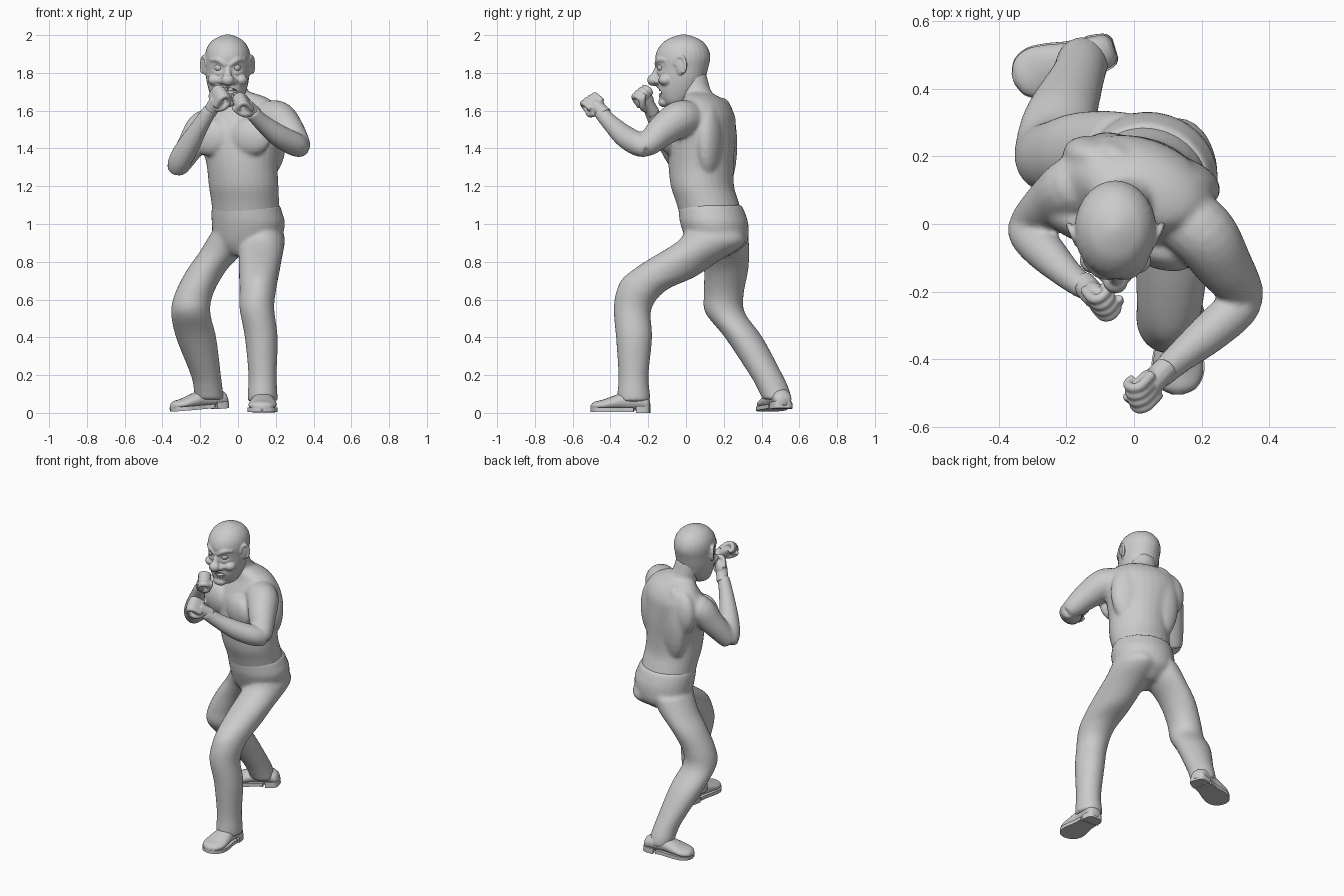
import bpy, bmesh
from math import sin, cos, pi, radians
from mathutils import Vector as V, Matrix as M

TWIST = radians(-20)


def spline(rows, k=5):
    out = []
    for i in range(len(rows) - 1):
        p0, p1, p2, p3 = (rows[max(0, min(len(rows) - 1, i + j))] for j in (-1, 0, 1, 2))
        for s in range(k):
            t = s / k
            out.append([0.5 * (2 * b + (c - a) * t + (2 * a - 5 * b + 4 * c - d) * t * t
                               + (3 * b - a - 3 * c + d) * t ** 3)
                        for a, b, c, d in zip(p0, p1, p2, p3)])
    return out + [list(rows[-1])]


def loft(bm, rings, n=28):
    """rings: (centre, u axis, v axis, half size u, half size v)"""
    loops = [[bm.verts.new(c + u * (a * cos(2 * pi * i / n)) + v * (b * sin(2 * pi * i / n)))
              for i in range(n)] for c, u, v, a, b in rings]
    for A, B in zip(loops, loops[1:]):
        for i in range(n):
            j = (i + 1) % n
            bm.faces.new((A[i], A[j], B[j], B[i]))
    bm.faces.new(loops[0][::-1])
    bm.faces.new(loops[-1])


def stack(bm, rows, angle=0):
    """horizontal slices: z, x, y, half width, half depth"""
    u, v = V((cos(angle), sin(angle), 0)), V((-sin(angle), cos(angle), 0))
    loft(bm, [(V((x, y, z)), u, v, max(a, .004), max(b, .004))
              for z, x, y, a, b in spline(rows)])


def tube(bm, rows, n=16, k=5):
    """round limb: x, y, z, radius"""
    rows = spline(rows, k)
    pts = [V(r[:3]) for r in rows]
    u, rings = None, []
    for i, p in enumerate(pts):
        t = (pts[min(i + 1, len(pts) - 1)] - pts[max(i - 1, 0)]).normalized()
        u = t.orthogonal() if u is None else u - t * u.dot(t)
        u.normalize()
        rings.append((p, u, t.cross(u), rows[i][3], rows[i][3]))
    loft(bm, rings, n)


def ball(bm, c, size, rot=None):
    m = M.Translation(c) @ (rot or M()) @ M.Diagonal((*size, 1))
    bmesh.ops.create_uvsphere(bm, u_segments=24, v_segments=14, radius=1, matrix=m)


def finish(bm, name, voxel=0, smooth=0):
    bmesh.ops.recalc_face_normals(bm, faces=bm.faces)
    for f in bm.faces:
        f.smooth = True
    me = bpy.data.meshes.new(name)
    bm.to_mesh(me)
    bm.free()
    ob = bpy.data.objects.new(name, me)
    bpy.context.collection.objects.link(ob)
    if voxel:
        r = ob.modifiers.new("blend", 'REMESH')
        r.mode, r.voxel_size, r.use_smooth_shade = 'VOXEL', voxel, True
    if smooth:
        s = ob.modifiers.new("relax", 'SMOOTH')
        s.factor, s.iterations = 0.5, smooth
    return ob


# trousers
bm = bmesh.new()
stack(bm, [(.83, .03, .15, .06, .08), (.86, .035, .16, .12, .12), (.91, .048, .165, .178, .16),
           (1.0, .055, .15, .196, .178), (1.06, .047, .137, .19, .174), (1.1, .042, .126, .182, .168)], TWIST)
stack(bm, [(.06, .13, -.275, .08, .086), (.1, .13, -.277, .079, .087), (.2, .13, -.278, .075, .08),
           (.4, .123, -.275, .087, .096), (.55, .10, -.283, .092, .1), (.65, .105, -.235, .097, .132),
           (.72, .11, -.14, .105, .188), (.8, .117, -.025, .113, .193), (.88, .125, .105, .12, .19),
           (.93, .13, .145, .117, .168), (1.0, .12, .14, .1, .13)])
stack(bm, [(.07, -.15, .48, .077, .075), (.12, -.157, .465, .077, .083), (.2, -.17, .425, .08, .087),
           (.4, -.222, .305, .107, .1), (.53, -.25, .207, .104, .105), (.63, -.233, .2, .102, .106),
           (.75, -.17, .212, .105, .117), (.85, -.09, .208, .115, .128), (.95, -.025, .185, .12, .145)])
finish(bm, "trousers", .011, 8)

# torso with chest, shoulder blades, neck and arms
bm = bmesh.new()
stack(bm, [(1.04, .044, .136, .18, .165), (1.12, .038, .112, .182, .164), (1.2, .03, .087, .187, .165),
           (1.3, .023, .08, .19, .17), (1.4, .018, .083, .207, .172), (1.5, .012, .09, .23, .165),
           (1.57, .015, .1, .23, .148), (1.63, .02, .1, .19, .118), (1.67, .015, .085, .14, .09),
           (1.7, 0, .06, .06, .055)], TWIST)
RZ = M.Rotation(TWIST, 4, 'Z')
for c in ((.065, -.075, 1.46), (-.15, .0, 1.46)):
    ball(bm, c, (.118, .055, .1), RZ)
for c, r in (((.145, .125, 1.44), .2), ((-.045, .195, 1.42), .25), ((-.1, .185, 1.5), .15)):
    ball(bm, c, (.115, .07, r), RZ)
tube(bm, [(.01, .09, 1.6, .1), (-.025, .055, 1.68, .083), (-.045, .03, 1.78, .08)])
tube(bm, [(.12, .04, 1.54, .1), (.205, -.03, 1.555, .1), (.265, -.12, 1.497, .086),
          (.315, -.19, 1.43, .067), (.332, -.225, 1.405, .055)])
tube(bm, [(.342, -.2, 1.397, .047), (.305, -.25, 1.42, .063), (.22, -.325, 1.465, .06),
          (.13, -.4, 1.535, .046), (.07, -.455, 1.595, .039)])
tube(bm, [(-.11, .13, 1.5, .1), (-.18, .11, 1.51, .092), (-.238, .07, 1.43, .078),
          (-.3, .015, 1.33, .062), (-.32, -.005, 1.29, .052)])
tube(bm, [(-.328, .005, 1.28, .047), (-.31, -.03, 1.33, .061), (-.265, -.08, 1.41, .06),
          (-.2, -.145, 1.52, .046), (-.145, -.19, 1.61, .037)])
finish(bm, "torso_and_arms", .01, 7)


# clenched hands
def fist(name, c, f, n, flip):
    f = V(f).normalized()
    n = V(n)
    n = (n - f * n.dot(f)).normalized()
    a = f.cross(n) * flip
    place = M.Translation(c) @ M((f, n, a)).transposed().to_4x4()
    bm = bmesh.new()
    ball(bm, (-.01, .003, 0), (.055, .034, .048))
    for i in range(4):
        z, s = -.038 + .025 * i, (.88, .97, 1, .97)[i]
        tube(bm, [(-.025, -.016, z, .015), (.035 * s, -.016, z, .0155), (.055 * s, .004, z, .015),
                  (.042 * s, .032, z, .014), (.008, .032, z, .0125)], 12)
    tube(bm, [(-.045, .005, .03, .018), (-.01, .03, .045, .018), (.03, .047, .03, .015),
              (.045, .05, .005, .012)], 12)
    tube(bm, [(-.1, 0, 0, .037), (-.06, 0, 0, .037), (-.01, 0, 0, .037)], 12)
    bm.transform(place)
    finish(bm, name, .005, 2)


fist("left_hand", (.038, -.486, 1.632), (-.29, -.3, .26), (-.6, .3, -.7), 1)
fist("right_hand", (-.108, -.222, 1.662), (.2, -.22, .34), (.7, .5, -.1), -1)

# shoes: distance from heel, half width, height
SHOE = [(0, .025, .05), (.015, .045, .075), (.06, .055, .1), (.13, .058, .1), (.19, .07, .08),
        (.25, .074, .058), (.295, .052, .047), (.315, .012, .03)]


def shoe(name, heel, heading, pitch):
    place = M.Translation(heel) @ M.Rotation(heading, 4, 'Z') @ M.Rotation(pitch, 4, 'Y')
    rows = spline(SHOE)
    bm = bmesh.new()
    loft(bm, [(V((t, 0, .012 + h / 2)), V((0, 1, 0)), V((0, 0, 1)), w, h / 2) for t, w, h in rows], 20)
    bm.transform(place)
    finish(bm, name + "_upper")
    # heel block and front sole
    bm = bmesh.new()
    for lo, hi, top in ((0, .085, .036), (.085, .32, .028)):
        part = [(t, w + .004) for t, w, h in rows if lo - .001 <= t <= hi]
        z0 = 0 if lo == 0 else .006
        edge = [(t, w) for t, w in part] + [(t, -w) for t, w in reversed(part)]
        a, b = ([bm.verts.new((x, y, z)) for x, y in edge] for z in (z0, top))
        bm.faces.new(a[::-1])
        bm.faces.new(b)
        for i in range(len(a)):
            j = (i + 1) % len(a)
            bm.faces.new((a[i], a[j], b[j], b[i]))
    bm.transform(place)
    ob = finish(bm, name + "_sole")
    ob.data.polygons.foreach_set("use_smooth", [False] * len(ob.data.polygons))


shoe("front_shoe", (.138, -.19, 0), radians(-92), 0)
shoe("rear_shoe", (-.055, .52, .026), radians(197), .08)

# head with jaw, brows, nose, cheeks, lips and ears
HX = -.055
bm = bmesh.new()
stack(bm, [(1.625, HX, -.06, .05, .045), (1.65, HX, -.05, .076, .08), (1.70, HX, -.035, .097, .115),
           (1.76, HX, -.025, .112, .126), (1.82, HX, -.02, .117, .136), (1.88, HX, -.017, .121, .146),
           (1.93, HX, -.015, .111, .132), (1.97, HX, -.013, .083, .097), (1.992, HX, -.013, .045, .052),
           (2.003, HX, -.013, .012, .012)])
ball(bm, (HX, -.115, 1.645), (.045, .032, .027))
ball(bm, (HX, -.172, 1.762), (.036, .034, .031))
tube(bm, [(HX, -.14, 1.84, .016), (HX, -.155, 1.81, .017), (HX, -.165, 1.775, .024)])
for s in (-1, 1):
    ball(bm, (HX + s * .034, -.15, 1.756), (.018, .022, .017))
    ball(bm, (HX + s * .068, -.108, 1.762), (.038, .038, .03))
    tube(bm, [(HX + s * .008, -.154, 1.84, .013), (HX + s * .05, -.145, 1.868, .015),
              (HX + s * .09, -.105, 1.868, .011)])
    tube(bm, [(HX + s * .022, -.145, 1.806, .008), (HX + s * .048, -.138, 1.796, .009),
              (HX + s * .08, -.112, 1.808, .008)])
    ear = M.Rotation(s * -.45, 4, 'Z')
    ball(bm, (HX + s * .12, -.03, 1.835), (.012, .027, .046), ear)
    tube(bm, [(HX + s * (.126 - .012 * cos(q)), -.03 - .027 * cos(q), 1.84 + .047 * sin(q), .009)
              for q in (.0, .6, 1.2, 1.8, 2.4, 3.0, 3.6, 4.2)])
lips = [2 * pi * i / 12 for i in range(13)]
tube(bm, [(HX + .06 * cos(q), -.143 + .04 * cos(q) ** 2 + .012 * min(0, sin(q)) * -1,
           1.695 + .031 * sin(q) + .014 * cos(q) ** 2, .011) for q in lips])
head = finish(bm, "head", .006, 2)

# open mouth
bm = bmesh.new()
ball(bm, (HX, -.14, 1.698), (.052, .05, .023))
cut = finish(bm, "mouth_cutter")
cut.hide_render = True
cut.hide_set(True)
b = head.modifiers.new("mouth", 'BOOLEAN')
b.operation, b.object = 'DIFFERENCE', cut

# teeth
bm = bmesh.new()
for i in range(6):
    q = (i - 2.5) / 2.5
    for z in (1.713, 1.682):
        m = M.Translation((HX + .038 * q, -.137 + .02 * q * q, z + .006 * q * q)) \
            @ M.Diagonal((.013, .012, .017, 1))
        bmesh.ops.create_cube(bm, size=1, matrix=m)
finish(bm, "teeth").data.polygons.foreach_set("use_smooth", [False] * 72)

# eyes
for side, s in (("right", -1), ("left", 1)):
    bm = bmesh.new()
    ball(bm, (HX + s * .045, -.128, 1.829), (.025, .023, .022))
    finish(bm, side + "_eye")
